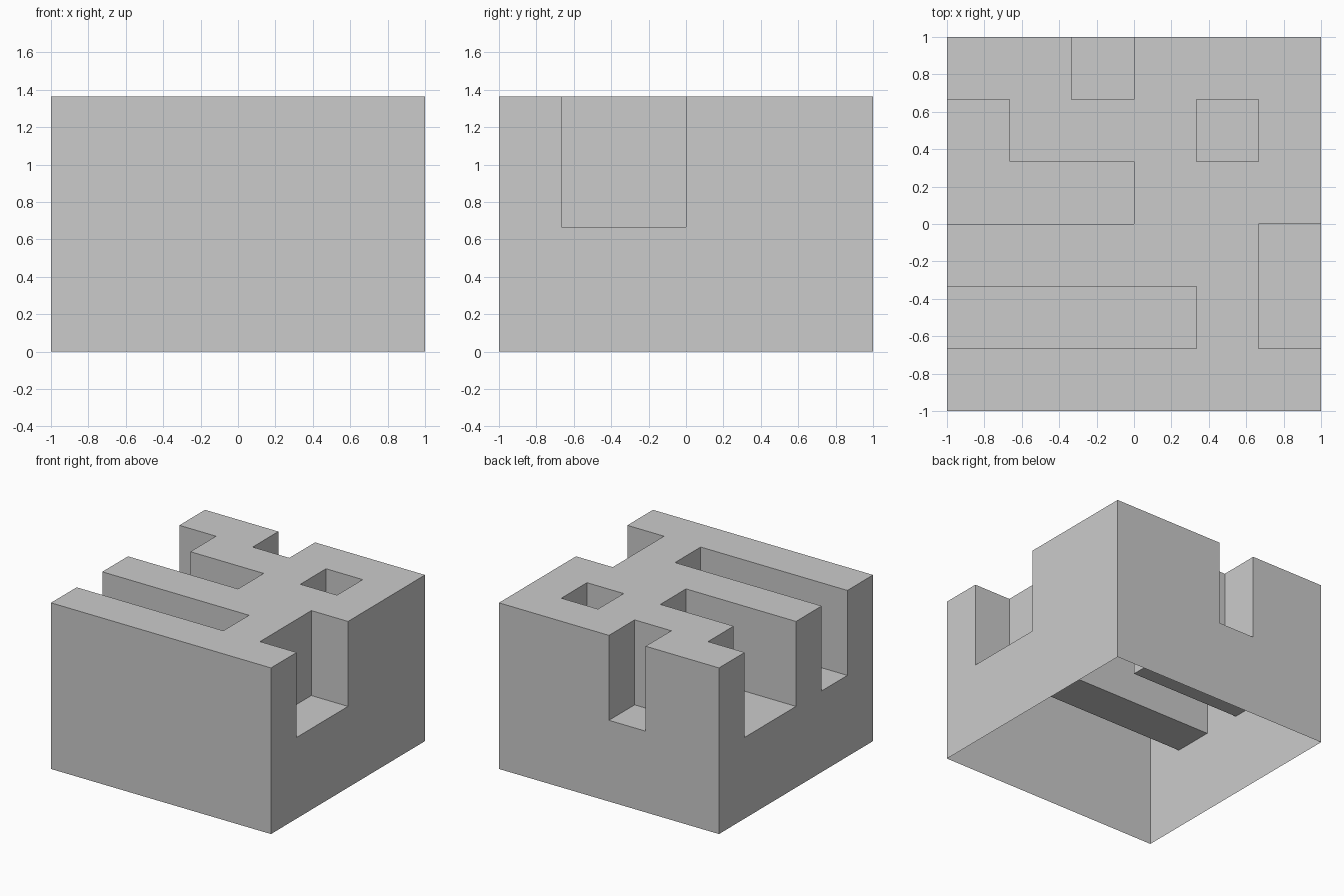
import bpy, bmesh

if "Cube" in bpy.data.objects:
    bpy.data.objects.remove(bpy.data.objects["Cube"])

# Plan of the block, back row first: '#' is full height, '.' is a recessed floor
PLAN = ["##.###",
        ".###.#",
        "...###",
        "#####.",
        "....#.",
        "######"]
N = 6
CELL = 2 / N
FLOOR, TOP = 0.667, 1.365

bm = bmesh.new()


def level(c, r):
    if 0 <= c < N and 0 <= r < N:
        return TOP if PLAN[r][c] == "#" else FLOOR
    return 0.0


def quad(points):
    bm.faces.new([bm.verts.new(p) for p in points])


# Top and recess floors, with walls wherever a cell stands above its neighbour
for r in range(N):
    for c in range(N):
        x0, y1 = -1 + c * CELL, 1 - r * CELL
        x1, y0 = x0 + CELL, y1 - CELL
        h = level(c, r)
        quad([(x0, y0, h), (x1, y0, h), (x1, y1, h), (x0, y1, h)])
        sides = [(0, 1, (x0, y0), (x1, y0)), (1, 0, (x1, y0), (x1, y1)),
                 (0, -1, (x1, y1), (x0, y1)), (-1, 0, (x0, y1), (x0, y0))]
        for dc, dr, a, b in sides:
            low = level(c + dc, r + dr)
            for za, zb in ((0.0, FLOOR), (FLOOR, TOP)):
                if low <= za and zb <= h:
                    quad([(*a, za), (*b, za), (*b, zb), (*a, zb)])

# Weld and merge coplanar cells; the underside stays open
bmesh.ops.remove_doubles(bm, verts=bm.verts[:], dist=1e-4)
bmesh.ops.dissolve_limit(bm, angle_limit=0.01, verts=bm.verts[:], edges=bm.edges[:])

mesh = bpy.data.meshes.new("grooved_block")
bm.to_mesh(mesh)
bm.free()
block = bpy.data.objects.new("grooved_block", mesh)
bpy.context.collection.objects.link(block)
